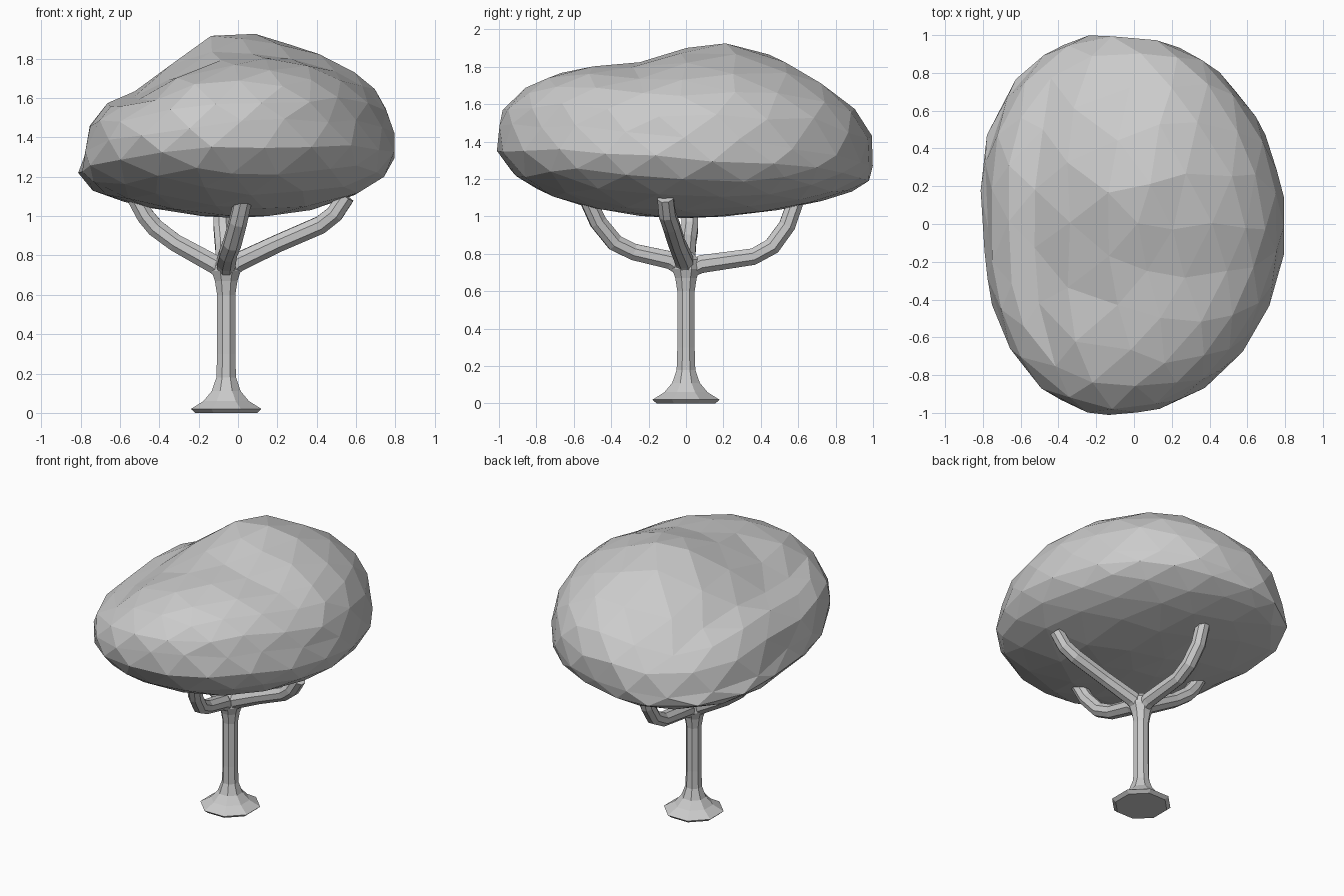
import bpy, bmesh, math, random
from mathutils import Vector

random.seed(4)
if "Cube" in bpy.data.objects:
    bpy.data.objects.remove(bpy.data.objects["Cube"], do_unlink=True)

grey = bpy.data.materials.new("plain grey")
grey.use_nodes = True
grey.diffuse_color = (0.6, 0.6, 0.6, 1)
grey.node_tree.nodes["Principled BSDF"].inputs["Base Color"].default_value = (0.6, 0.6, 0.6, 1)

TRUNK_X = -0.06
SIDES = 8


def finish(bm, name):
    bmesh.ops.recalc_face_normals(bm, faces=bm.faces)
    mesh = bpy.data.meshes.new(name)
    bm.to_mesh(mesh)
    bm.free()
    mesh.materials.append(grey)
    obj = bpy.data.objects.new(name, mesh)
    bpy.context.collection.objects.link(obj)


def tube(name, path, radii):
    """Sweep an eight-sided ring along a path and cap both ends."""
    bm = bmesh.new()
    pts = [Vector(p) for p in path]
    side = Vector((0, 1, 0)) if abs(pts[-1].y) < 0.3 else Vector((1, 0, 0))
    rings = []
    for i, p in enumerate(pts):
        along = (pts[min(i + 1, len(pts) - 1)] - pts[max(i - 1, 0)]).normalized()
        side = (side - along * side.dot(along)).normalized()
        other = along.cross(side)
        ring = []
        for k in range(SIDES):
            a = math.tau * (k + 0.5) / SIDES
            ring.append(bm.verts.new(p + radii[i] * (side * math.cos(a) + other * math.sin(a))))
        rings.append(ring)
    for low, high in zip(rings, rings[1:]):
        for k in range(SIDES):
            n = (k + 1) % SIDES
            bm.faces.new((low[k], low[n], high[n], high[k]))
    bm.faces.new(rings[0])
    bm.faces.new(rings[-1])
    finish(bm, name)


# Trunk with flared foot and a swelling at the fork
profile = [(0, 0.17), (0.02, 0.194), (0.06, 0.125), (0.11, 0.08), (0.18, 0.054), (0.3, 0.05),
           (0.6, 0.05), (0.67, 0.062), (0.72, 0.08), (0.77, 0.074), (0.81, 0.035)]
tube("trunk", [(TRUNK_X, 0, z) for z, r in profile], [r for z, r in profile])

# Four branches that reach out and turn up into the crown
branches = {
    "left_branch": [(0.0, -0.01, 0.765), (0.2, -0.05, 0.86), (0.42, -0.08, 0.955),
                    (0.49, -0.1, 1.01), (0.55, -0.11, 1.1)],
    "right_branch": [(-0.12, 0, 0.755), (-0.32, 0.01, 0.865), (-0.42, 0.02, 0.94),
                     (-0.47, 0.02, 1.0), (-0.52, 0.02, 1.09)],
    "front_branch": [(-0.06, -0.08, 0.765), (-0.05, -0.28, 0.81), (-0.03, -0.38, 0.86),
                     (0.0, -0.47, 0.97), (0.03, -0.53, 1.1)],
    "back_branch": [(-0.06, 0.08, 0.745), (-0.07, 0.36, 0.785), (-0.07, 0.46, 0.84),
                    (-0.08, 0.54, 0.95), (-0.08, 0.6, 1.12)],
}
for name, path in branches.items():
    tube(name, [(TRUNK_X, 0, 0.7)] + path, [0.04, 0.052, 0.048, 0.049, 0.048, 0.046])


def bump(d, width):
    return math.exp(-(d / width) ** 2)


# Faceted, lopsided crown
bm = bmesh.new()
bmesh.ops.create_icosphere(bm, subdivisions=3, radius=1)
for v in bm.verts:
    n = (v.co + Vector([random.uniform(-0.035, 0.035) for _ in range(3)])).normalized()
    top, rim = max(n.z, 0), 1 - abs(n.z)
    # Fuller corners on the right, slimmer front left corner
    if n.x < 0:
        spread = 1 + (0.22 if n.y > 0 else 0.16) * abs(n.x * n.y)
    else:
        spread = 1 - 0.08 * abs(n.x * n.y) * (n.y < 0)
    x = (0.79 if n.x > 0 else 0.77) * n.x * spread
    y = (0.98 if n.y > 0 else 1.0) * n.y * spread
    # Boxier underside, most of all at two opposite corners; boxier shoulder at the back
    if n.z < 0:
        corner = 0.3 * max(-n.x * n.y, 0) * abs(n.z)
        x *= 1 + 0.23 * abs(n.x * n.z) + corner
        y *= 1 + 0.13 * abs(n.y * n.z) * (n.y < 0) + corner
    elif n.y > 0:
        y *= 1 + 0.14 * n.y * n.z
    # Widest line dips to the back and to the right
    z = 1.37 + n.z * (0.545 if n.z > 0 else 0.38) + rim * (0.08 * x - 0.1 * y)
    # Hollow along the right of the top, dips in front and behind, raised peak
    z -= 0.16 * top * bump(x + 0.5, 0.19)
    z -= 0.07 * top * bump(y + 0.27, 0.25)
    z -= 0.1 * top * bump(x + 0.18, 0.28) * bump(y - 0.75, 0.28)
    z -= 0.04 * top * bump(x + 0.1, 0.25) * bump(y + 0.55, 0.25)
    z += 0.05 * top * bump(x + 0.04, 0.25) * bump(y - 0.34, 0.25)
    v.co = Vector((x, y, z))
finish(bm, "crown")
